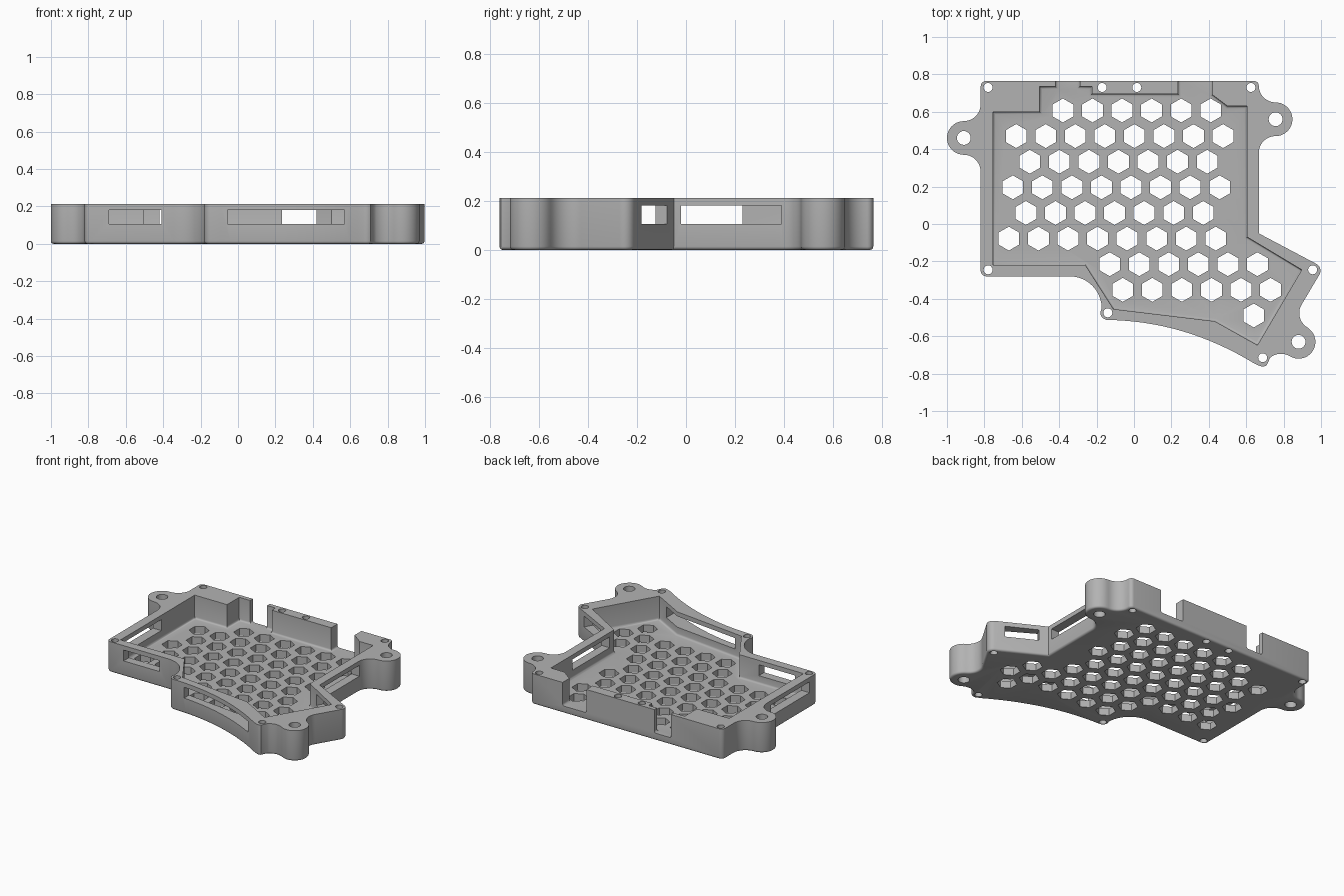
import bpy, bmesh
from math import radians, cos, sin, pi
from mathutils import Vector, Matrix

cube = bpy.data.objects.get("Cube")
if cube:
    bpy.data.objects.remove(cube, do_unlink=True)

HEIGHT, FLOOR = 0.213, 0.05

grey = bpy.data.materials.new("case grey")
grey.use_nodes = True
grey.diffuse_color = (0.45, 0.45, 0.45, 1)
grey.node_tree.nodes["Principled BSDF"].inputs["Base Color"].default_value = (0.45, 0.45, 0.45, 1)


def arc(c, r, start, end, steps=10):
    """Points on a circle between two angles in degrees."""
    angles = [radians(start + (end - start) * i / steps) for i in range(steps + 1)]
    return [(c[0] + r * cos(a), c[1] + r * sin(a)) for a in angles]


def ear(c, facing, r=0.09):
    """Round mounting ear, blended into the wall by a hollow curve on each side."""
    t = Vector((cos(radians(facing + 90)), sin(radians(facing + 90)))) * 2 * r
    c = Vector(c)
    return (arc(c + t, r, facing + 180, facing + 270)
            + arc(c, r, facing + 90, facing - 90, 20)[1:-1]
            + arc(c - t, r, facing + 90, facing + 180))


def bezier(a, b, c, steps=16):
    a, b, c = Vector(a), Vector(b), Vector(c)
    ts = [i / steps for i in range(steps + 1)]
    return [tuple(a * (1 - t) ** 2 + b * 2 * t * (1 - t) + c * t * t) for t in ts]


def add_prism(bm, points, z0, z1, bevel=0):
    """Extrude an outline upward, with an optional round along its bottom rim."""
    verts = [bm.verts.new((x, y, z0)) for x, y in points]
    base = bm.faces.new(verts)
    rim = list(base.edges)
    top = bmesh.ops.extrude_face_region(bm, geom=[base], use_keep_orig=True)["geom"]
    bmesh.ops.translate(bm, vec=(0, 0, z1 - z0), verts=[v for v in top if isinstance(v, bmesh.types.BMVert)])
    if bevel:
        bmesh.ops.bevel(bm, geom=rim, offset=bevel, segments=3, profile=0.5, affect='EDGES')


def add_box(bm, x, y, length, depth, turn=0):
    """Window cutter at the common window height."""
    m = (Matrix.Translation((x, y, 0.144)) @ Matrix.Rotation(radians(turn), 4, 'Z')
         @ Matrix.Diagonal((length, depth, 0.076, 1)))
    bmesh.ops.create_cube(bm, size=1, matrix=m)


def finish(bm, name):
    bmesh.ops.recalc_face_normals(bm, faces=bm.faces)
    mesh = bpy.data.meshes.new(name)
    bm.to_mesh(mesh)
    bm.free()
    obj = bpy.data.objects.new(name, mesh)
    bpy.context.collection.objects.link(obj)
    return obj


# Outer body, clockwise from the back left corner
outline = (arc((-0.79, 0.735), 0.03, 180, 90, 5)
           + arc((0.642, 0.74), 0.025, 90, 5, 5)
           + ear((0.757, 0.56), 0)
           + [(0.667, -0.05)]
           + arc((0.955, -0.25), 0.042, 62, -31, 6)
           + ear((0.88, -0.63), -31.4)[:-2]
           + arc((0.688, -0.72), 0.042, -60, -115, 4)
           + bezier((0.64, -0.744), (0.27, -0.518), (-0.145, -0.513))
           + arc((-0.14, -0.473), 0.04, -110, -180, 5)
           + arc((-0.343, -0.45), 0.17, 0, 90)
           + arc((-0.79, -0.25), 0.03, 270, 180, 5)
           + ear((-0.91, 0.46), 180))
bm = bmesh.new()
add_prism(bm, outline, 0, HEIGHT, 0.014)
case = finish(bm, "case_tray")

# Cavity with two openings through the back wall
cavity = [(-.755, .6), (-.505, .6), (-.505, .735), (-.42, .735), (-.42, .9), (-.29, .9),
          (-.29, .735), (-.225, .735), (-.225, .695), (.235, .695), (.235, .9), (.42, .9),
          (.42, .69), (.5, .63), (.605, .63), (.605, -.07), (.897, -.245), (.66, -.648),
          (.432, -.52), (-.11, -.455), (-.26, -.22), (-.755, -.22)]
bm = bmesh.new()
add_prism(bm, cavity, FLOOR, HEIGHT + 0.1, 0.014)
cutters = [finish(bm, "cavity_cutter")]

# Screw holes, ear holes and the honeycomb of floor vents
bm = bmesh.new()
screws = [(-.78, .73), (.625, .73), (.955, -.245), (.688, -.715),
          (-.14, -.475), (-.78, -.245), (-.17, .73), (.015, .73)]
for c in screws:
    add_prism(bm, arc(c, 0.024, 0, 345, 23), -0.1, HEIGHT + 0.1)
for c in [(.757, .56), (.88, -.63), (-.91, .46)]:
    add_prism(bm, arc(c, 0.037, 0, 345, 23), -0.1, HEIGHT + 0.1)
rows = [(-.38, 6), (-.63, 8), (-.557, 7), (-.648, 8), (-.578, 7),
        (-.669, 8), (-.13, 6), (-.06, 6), (.64, 1)]
for i, (x, count) in enumerate(rows):
    for k in range(count):
        c = (x + 0.158 * k, 0.607 - 0.137 * i)
        add_prism(bm, arc(c, 0.064, 30, 330, 5), -0.1, FLOOR + 0.02)
cutters.append(finish(bm, "hole_cutter"))

# Long windows through the walls
bm = bmesh.new()
add_box(bm, -0.55, -0.25, 0.28, 0.2)
add_box(bm, 0.2575, -0.6, 0.625, 0.36)
add_box(bm, -0.79, 0.018, 0.2, 0.425)
add_box(bm, 0.64, 0.185, 0.2, 0.41)
add_box(bm, 0.818, -0.131, 0.222, 0.2, -28)
cutters.append(finish(bm, "window_cutter"))

# Cut everything, then keep only the finished tray
for cutter in cutters:
    cutter.hide_render = True
    mod = case.modifiers.new(cutter.name, 'BOOLEAN')
    mod.operation, mod.solver, mod.object = 'DIFFERENCE', 'EXACT', cutter
depsgraph = bpy.context.evaluated_depsgraph_get()
cut_mesh = bpy.data.meshes.new_from_object(case.evaluated_get(depsgraph))
case.modifiers.clear()
case.data = cut_mesh
for cutter in cutters:
    bpy.data.objects.remove(cutter, do_unlink=True)

case.data.materials.clear()
case.data.materials.append(grey)
bpy.context.view_layer.objects.active = case
case.select_set(True)
bpy.ops.object.shade_smooth_by_angle(angle=radians(32))
